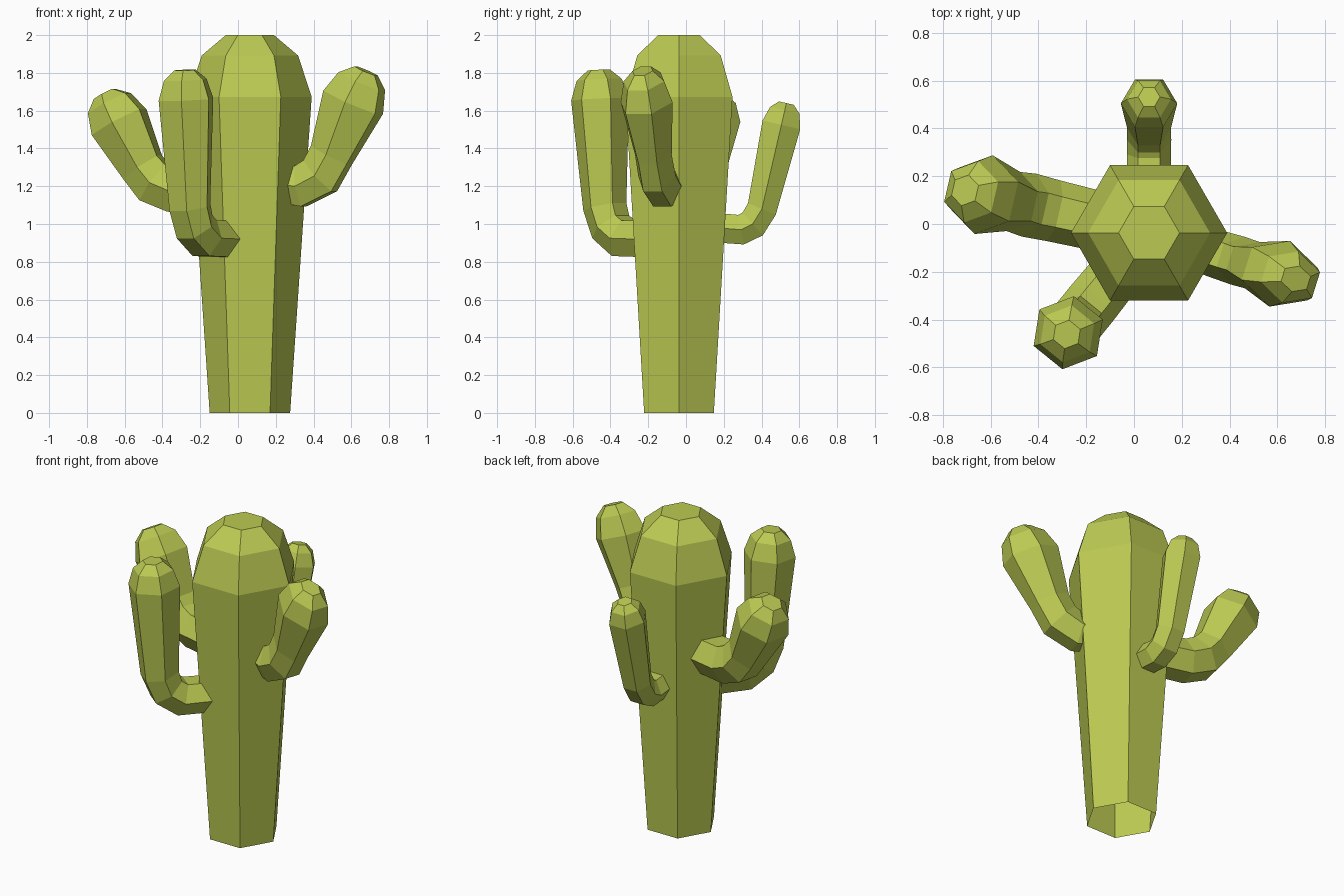
import bpy, bmesh
from math import sin, cos, radians
from mathutils import Vector

cube = bpy.data.objects.get("Cube")
if cube:
    bpy.data.objects.remove(cube, do_unlink=True)

SIDES = 6
AXIS = Vector((0.063, -0.037, 0))   # trunk centre line
DOME = ((0.67, 0.78), (1.0, 0.39))  # (rise, width) of the rounded tip, in radii

green = bpy.data.materials.new("cactus_green")
green.use_nodes = True
green.diffuse_color = (0.50, 0.59, 0.085, 1)
bsdf = green.node_tree.nodes["Principled BSDF"]
bsdf.inputs["Base Color"].default_value = green.diffuse_color
bsdf.inputs["Roughness"].default_value = 0.9


def stem(name, path, heading, start, squash=1.0):
    """Six-sided tube along (reach, height, radius) points, ending in a faceted dome."""
    out = Vector((cos(radians(heading)), sin(radians(heading)), 0))
    side = Vector((-out.y, out.x, 0))
    up = Vector((0, 0, 1))
    points = [AXIS + out * s + up * z for s, z, r in path]
    steps = [(b - a).normalized() for a, b in zip(points, points[1:])]
    # each ring faces halfway between its neighbouring segments
    normals = [start] + [(a + b).normalized() for a, b in zip(steps, steps[1:])] + [steps[-1]]
    normals[0] = steps[0] if start is None else start
    rings = [(p, n, r) for p, n, (s, z, r) in zip(points, normals, path)]
    tip, n, r = rings[-1]
    rings += [(tip + n * r * rise, n, r * width) for rise, width in DOME]

    bm = bmesh.new()
    loops = []
    for p, n, r in rings:
        across = side.cross(n)
        loop = []
        for i in range(SIDES):
            a = radians(360 / SIDES * i)
            loop.append(bm.verts.new(p + side * cos(a) * r * squash + across * sin(a) * r))
        loops.append(loop)
    for low, high in zip(loops, loops[1:]):
        for i in range(SIDES):
            j = (i + 1) % SIDES
            bm.faces.new((low[i], low[j], high[j], high[i]))
    bm.faces.new(loops[-1])
    bmesh.ops.recalc_face_normals(bm, faces=bm.faces)
    mesh = bpy.data.meshes.new(name)
    bm.to_mesh(mesh)
    bm.free()
    mesh.materials.append(green)
    obj = bpy.data.objects.new(name, mesh)
    bpy.context.collection.objects.link(obj)
    return obj


# Trunk: widens upward, open underneath
stem("trunk", [(0, 0, 0.213), (0, 1.673, 0.327)], 90, None)

# Arms: grow out of the trunk, bend and swell toward the tip
stem("left_arm", [(0.2, 1.21, 0.115), (0.28, 1.2, 0.125), (0.39, 1.255, 0.13),
                  (0.453, 1.365, 0.127), (0.573, 1.645, 0.18)], -17.4, None, 0.8)
stem("right_arm", [(0.2, 1.17, 0.125), (0.41, 1.175, 0.13), (0.516, 1.22, 0.135),
                   (0.583, 1.3, 0.127), (0.711, 1.54, 0.169)], 167, None)
stem("front_arm", [(0.2, 0.92, 0.11), (0.38, 0.925, 0.115), (0.465, 0.985, 0.115),
                   (0.505, 1.09, 0.117), (0.538, 1.66, 0.155)], 231, None)
stem("back_arm", [(0.2, 0.98, 0.09), (0.328, 0.97, 0.092), (0.39, 1.0, 0.093),
                  (0.439, 1.08, 0.092), (0.542, 1.525, 0.118)], 90, None)
